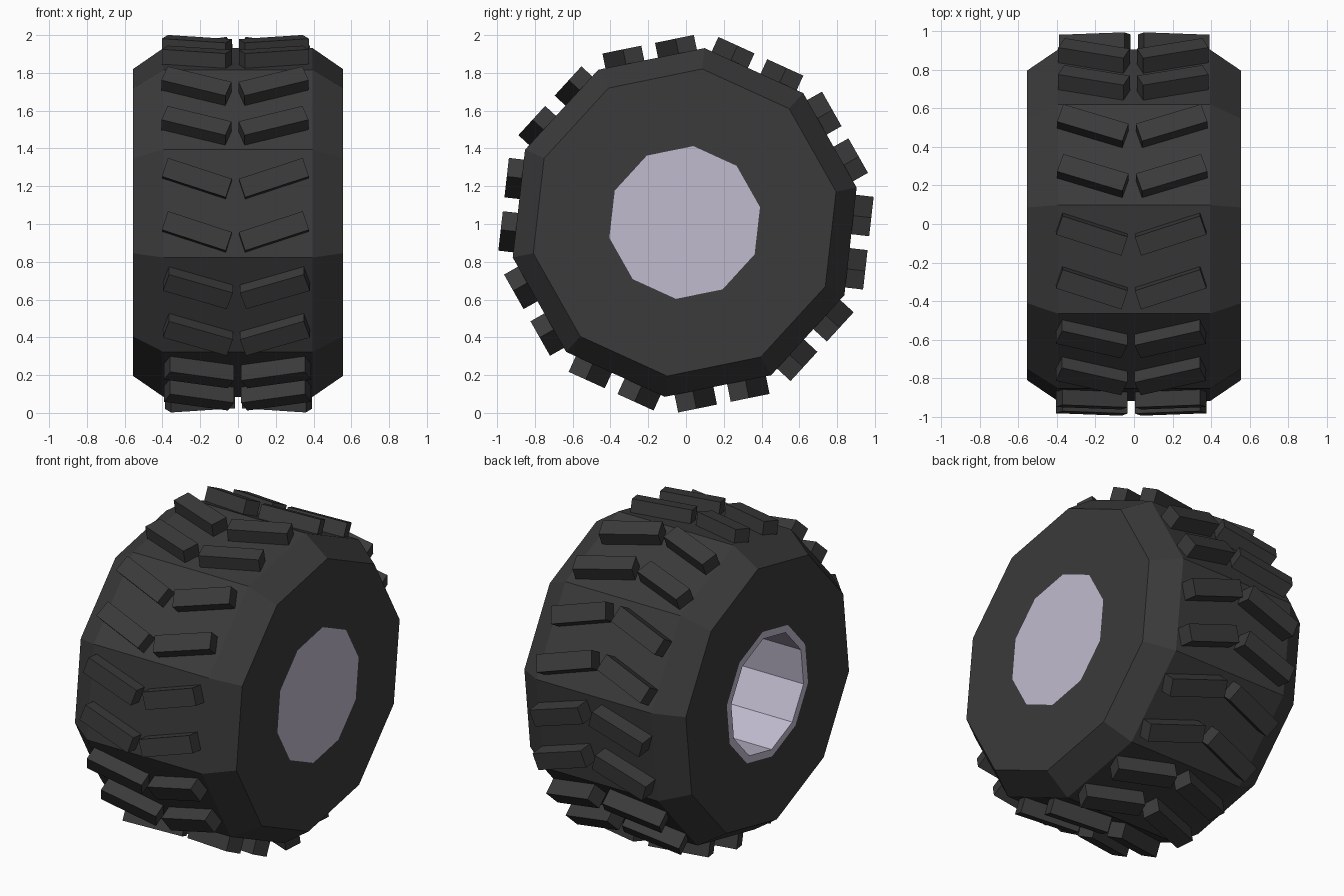
import bpy, bmesh
from math import radians, cos, sin
from mathutils import Matrix, Vector

if "Cube" in bpy.data.objects:
    bpy.data.objects.remove(bpy.data.objects["Cube"])

SIDES = 10
START = 83.5          # angle of the first corner in the y-z plane
STEP = 360 / SIDES


def material(name, color):
    m = bpy.data.materials.new(name)
    m.diffuse_color = (*color, 1)
    m.use_nodes = True
    m.node_tree.nodes["Principled BSDF"].inputs["Base Color"].default_value = m.diffuse_color
    return m


def add_object(name, bm, mat):
    bmesh.ops.recalc_face_normals(bm, faces=bm.faces)
    me = bpy.data.meshes.new(name)
    bm.to_mesh(me)
    bm.free()
    me.materials.append(mat)
    ob = bpy.data.objects.new(name, me)
    bpy.context.collection.objects.link(ob)
    return ob


def lathe(name, profile, mat, center, closed=False, caps=False):
    """Spin (x, radius) points around the x axis into a ten-sided form."""
    bm = bmesh.new()
    rings = []
    for x, r in profile:
        ring = []
        for i in range(SIDES):
            a = radians(START - STEP * i)
            ring.append(bm.verts.new((x, r * cos(a), r * sin(a))))
        rings.append(ring)
    pairs = list(zip(rings, rings[1:]))
    if closed:
        pairs.append((rings[-1], rings[0]))
    for a, b in pairs:
        for i in range(SIDES):
            j = (i + 1) % SIDES
            bm.faces.new((a[i], a[j], b[j], b[i]))
    if caps:
        bm.faces.new(rings[0])
        bm.faces.new(rings[-1])
    ob = add_object(name, bm, mat)
    ob.location = center
    return ob


rubber = material("rubber", (0.043, 0.043, 0.043))
metal = material("rim_metal", (0.53, 0.50, 0.62))
hub = (0, -0.007, 1.008)

# Tyre body with bevelled shoulders
lathe("tire", [(-0.555, 0.407), (-0.555, 0.818), (-0.395, 0.929),
               (0.395, 0.929), (0.555, 0.818), (0.555, 0.407)],
      rubber, hub, closed=True)

# Wheel rim: flat on the right, a deep cup open on the left
lathe("rim", [(0.555, 0.407), (-0.555, 0.407), (-0.555, 0.362), (0.5, 0.362)],
      metal, hub, caps=True)

# Tread: two slanted V pairs of blocks on every flat of the tyre
LENGTH, WIDTH, INNER, OUTER = 0.356, 0.104, 0.86, 0.971
bm = bmesh.new()
for i in range(SIDES):
    a = radians(START - STEP * (i + 0.5))
    normal = Vector((0, cos(a), sin(a)))
    tangent = Vector((0, sin(a), -cos(a)))
    shift = -0.006 + 0.007 * (normal.y - normal.z)
    for along in (0.135, -0.149):
        for side in (-1, 1):
            pos = (normal * (INNER + OUTER) / 2 + tangent * along
                   + Vector((side * 0.204 + shift, 0, 0)))
            frame = Matrix((Vector((1, 0, 0)), tangent, normal)).transposed()
            turn = Matrix.Rotation(side * radians(18.2), 3, 'Z')
            size = Matrix.Diagonal((LENGTH, WIDTH, OUTER - INNER))
            m = Matrix.Translation(pos) @ (frame @ turn @ size).to_4x4()
            bmesh.ops.create_cube(bm, size=1, matrix=m)
tread = add_object("tread_blocks", bm, rubber)
tread.location = (0, 0, 1.0015)
